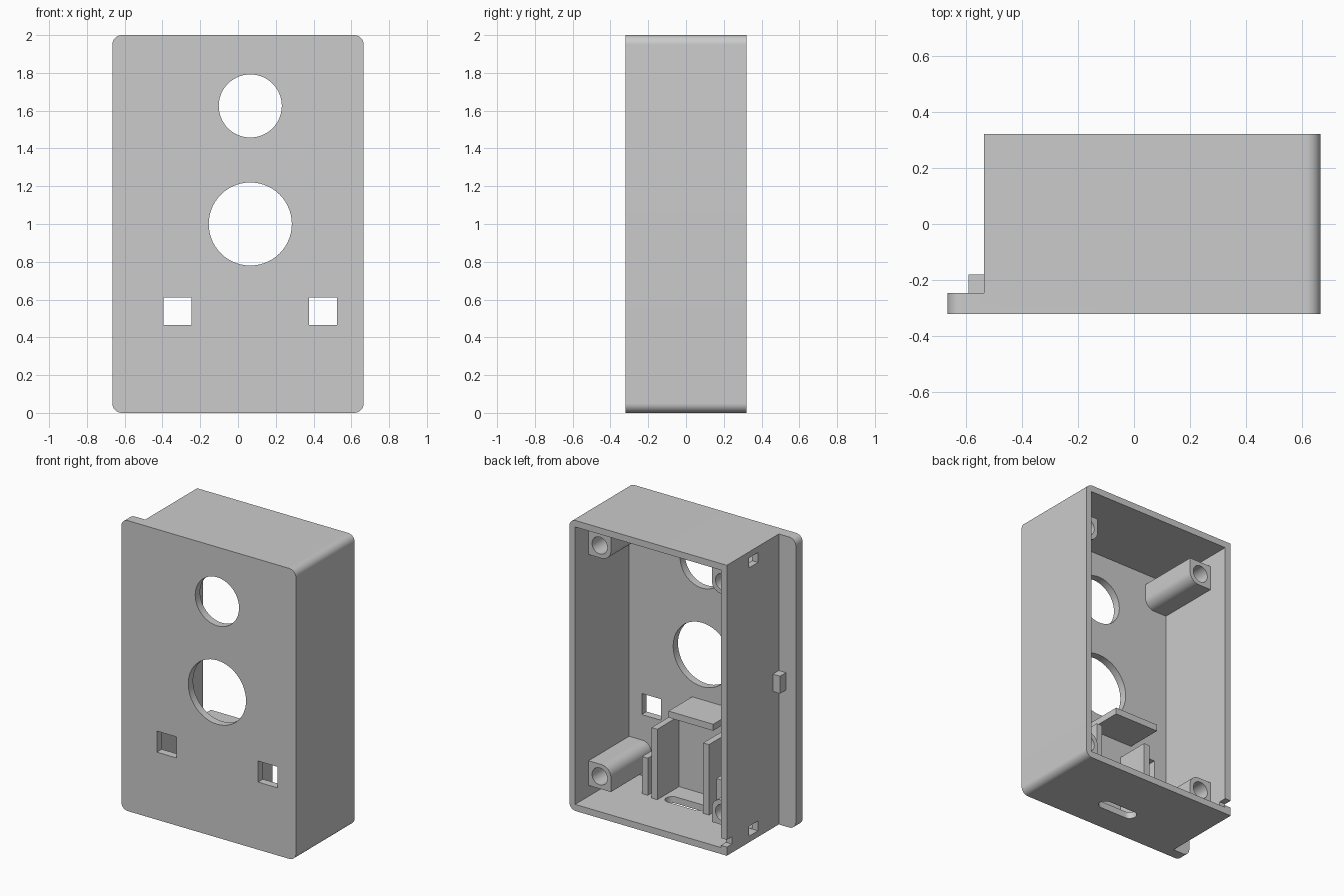
import bpy, bmesh
from math import sin, cos, pi

cube = bpy.data.objects.get("Cube")
if cube:
    bpy.data.objects.remove(cube, do_unlink=True)

COLOUR = (0.6, 0.6, 0.6, 1)
grey = bpy.data.materials.new("grey plastic")
grey.use_nodes = True
grey.diffuse_color = COLOUR
grey.node_tree.nodes["Principled BSDF"].inputs["Base Color"].default_value = COLOUR


def prism(name, x, y, z, radii=(0, 0, 0, 0), axis="Y"):
    """Box from three ranges, its corners rounded around one axis.
    Radii run: low-low, high-low, high-high, low-high."""
    u, v, w = (x, z, y) if axis == "Y" else (x, y, z)
    steps = 14
    outline = []
    for i, r in enumerate(radii):
        su, sv = (-1, 1, 1, -1)[i], (-1, -1, 1, 1)[i]
        cu, cv = u[su > 0] - su * r, v[sv > 0] - sv * r
        for k in range(steps + 1 if r else 1):
            a = pi + i * pi / 2 + k / steps * pi / 2
            outline.append((cu + r * cos(a), cv + r * sin(a)))
    bm = bmesh.new()
    base = [bm.verts.new((p, w[0], q) if axis == "Y" else (p, q, w[0])) for p, q in outline]
    face = bm.faces.new(base)
    top = bmesh.ops.extrude_face_region(bm, geom=[face])["geom"]
    for vert in top:
        if isinstance(vert, bmesh.types.BMVert):
            vert.co["xyz".index(axis.lower())] = w[1]
    bmesh.ops.remove_doubles(bm, verts=bm.verts[:], dist=1e-5)
    bmesh.ops.recalc_face_normals(bm, faces=bm.faces[:])
    mesh = bpy.data.meshes.new(name)
    bm.to_mesh(mesh)
    bm.free()
    mesh.materials.append(grey)
    obj = bpy.data.objects.new(name, mesh)
    bpy.context.collection.objects.link(obj)
    return obj


def hole(x, z, r, y):
    """Round cutter along y."""
    return prism("cutter", (x - r, x + r), y, (z - r, z + r), (r,) * 4)


def combine(obj, others, operation="DIFFERENCE"):
    """Apply booleans and remove the helpers."""
    for other in others:
        other.hide_render = True
        mod = obj.modifiers.new("cut", "BOOLEAN")
        mod.operation, mod.solver, mod.object = operation, "EXACT", other
        bpy.context.view_layer.objects.active = obj
        bpy.ops.object.modifier_apply(modifier=mod.name)
        bpy.data.objects.remove(other, do_unlink=True)


def smooth(obj):
    bpy.ops.object.select_all(action="DESELECT")
    obj.select_set(True)
    bpy.context.view_layer.objects.active = obj
    bpy.ops.object.shade_smooth_by_angle(angle=pi / 6)


MID = 0.065                     # centre line of the box
WALL = 0.045
LEFT, RIGHT = 0.665, -0.535     # outer sides of the box
FRONT, INNER, BACK = -0.32, -0.267, 0.32
R = 0.05

# Open-backed shell with a front panel that overhangs on one side
shell = prism("case_shell", (RIGHT, LEFT), (-0.28, BACK), (0, 2), (0, R, R, 0))
panel = prism("front_panel", (-LEFT, LEFT), (FRONT, -0.245), (0, 2), (R,) * 4)
combine(shell, [panel], "UNION")

through = (-0.5, -0.2)
side = (-0.6, -0.45)
cutters = [
    prism("cavity", (RIGHT + WALL, LEFT - WALL), (INNER, 0.5), (WALL, 2 - WALL)),
    hole(MID, 1.625, 0.167, through),
    hole(MID, 1.0, 0.22, through),
    # cable slot in the floor
    prism("slot", (MID - 0.145, MID + 0.145), (-0.13, -0.04), (-0.1, 0.1), (0.045,) * 4, "Z"),
    # notch at the rear edge of the side wall
    prism("notch", side, (0.265, 0.5), (0.06, 0.11)),
]
for s in (-1, 1):
    c = MID + s * 0.385
    cutters.append(prism("window", (c - 0.074, c + 0.074), through, (0.465, 0.61)))
    c = 1 + s * 0.924
    cutters.append(prism("latch_hole", side, (-0.02, 0.08), (c - 0.034, c + 0.034)))
combine(shell, cutters)
smooth(shell)

# Locating tab on the side wall
prism("side_tab", (-0.59, RIGHT + 0.01), (-0.25, -0.18), (0.94, 1.06))

# Four screw posts, each rounded towards the middle of the box
for sx in (-1, 1):
    for sz in (-1, 1):
        xs = sorted((MID + sx * 0.385, MID + sx * 0.565))
        zc = 1 + sz * 0.795
        radii = [0, 0, 0, 0]
        radii[{(1, 1): 0, (-1, 1): 1, (-1, -1): 2, (1, -1): 3}[sx, sz]] = 0.07
        post = prism("screw_post", xs, (INNER - 0.01, 0.175), (zc - 0.085, zc + 0.085), radii)
        combine(post, [hole(MID + sx * 0.47, zc, 0.058, (-0.2, 0.3))])
        smooth(post)

# Board holder: tall guides, short guides and a stop shelf
for s in (-1, 1):
    for label, centre, top, rear in (("tall", 0.197, 0.53, -0.03), ("short", 0.283, 0.3, -0.05)):
        c = MID + s * centre
        prism(label + "_guide", (c - 0.022, c + 0.022), (INNER - 0.01, rear), (WALL - 0.01, top))
prism("stop_shelf", (-0.2, 0.14), (INNER - 0.01, -0.01), (0.645, 0.69))
